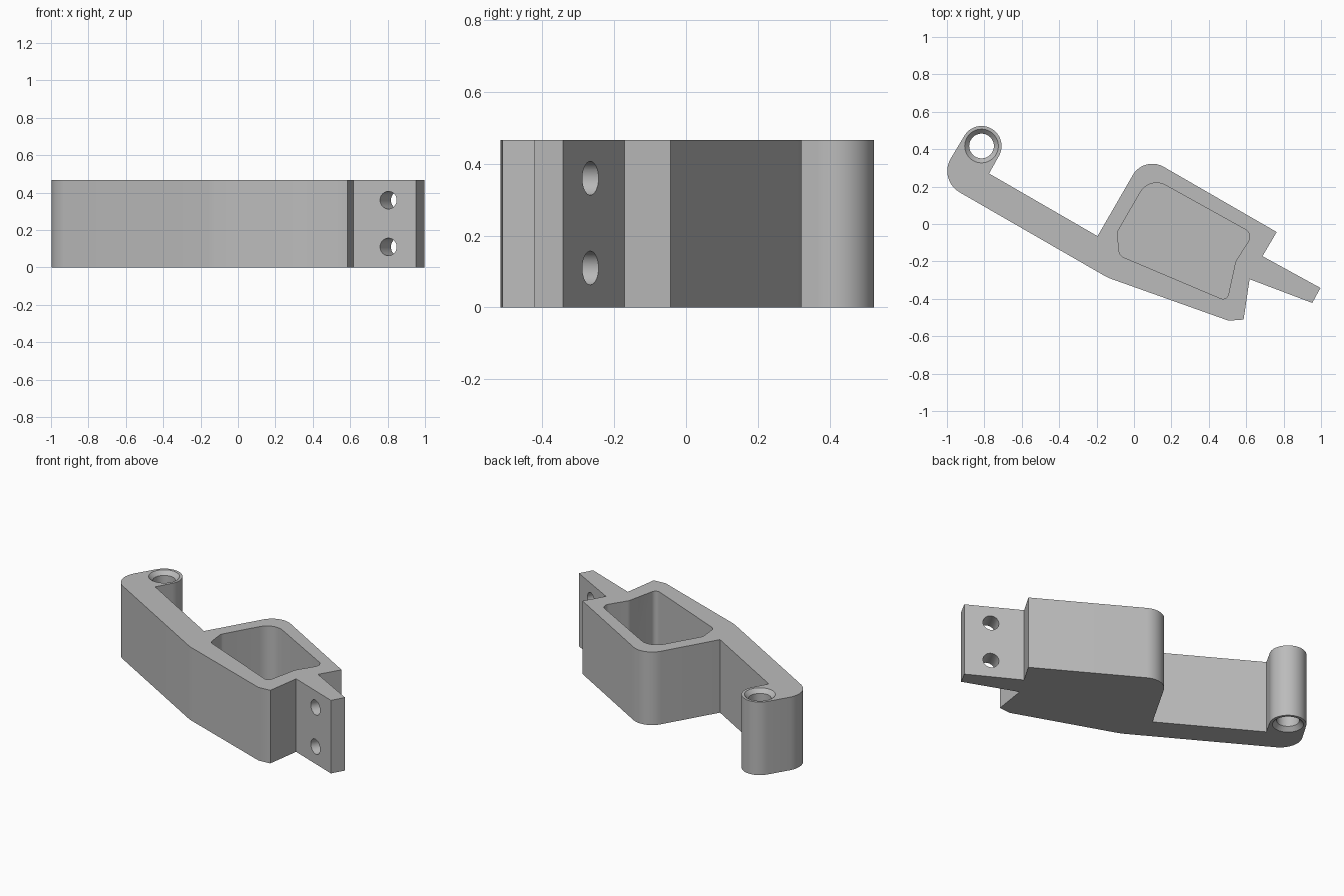
import bpy, bmesh, math
from mathutils import Vector

cube = bpy.data.objects.get("Cube")
if cube:
    bpy.data.objects.remove(cube, do_unlink=True)

HEIGHT = 0.467
FLOOR = 0.07
EYE = Vector((-0.815, 0.417))
EYE_R = 0.107

grey = bpy.data.materials.new("plain grey")
grey.use_nodes = True
colour = (0.5, 0.5, 0.5, 1)
grey.diffuse_color = colour
grey.node_tree.nodes["Principled BSDF"].inputs["Base Color"].default_value = colour


def rounded(corners, steps=10):
    """Outline from (x, y, fillet radius) corners."""
    out = []
    for i, (x, y, r) in enumerate(corners):
        p = Vector((x, y))
        if r == 0:
            out.append(p)
            continue
        a = (Vector(corners[i - 1][:2]) - p).normalized()
        b = (Vector(corners[(i + 1) % len(corners)][:2]) - p).normalized()
        half = a.angle(b) / 2
        centre = p + (a + b).normalized() * (r / math.sin(half))
        start = p + a * (r / math.tan(half)) - centre
        end = p + b * (r / math.tan(half)) - centre
        sweep = start.angle_signed(end)
        for k in range(steps + 1):
            t = -sweep * k / steps
            c, s = math.cos(t), math.sin(t)
            out.append(centre + Vector((start.x * c - start.y * s,
                                        start.x * s + start.y * c)))
    return out


def finish(name, bm):
    bmesh.ops.recalc_face_normals(bm, faces=bm.faces)
    mesh = bpy.data.meshes.new(name)
    bm.to_mesh(mesh)
    bm.free()
    mesh.materials.append(grey)
    ob = bpy.data.objects.new(name, mesh)
    bpy.context.collection.objects.link(ob)
    return ob


def prism(name, outline, z0, z1):
    bm = bmesh.new()
    face = bm.faces.new([bm.verts.new((p.x, p.y, z0)) for p in outline])
    top = bmesh.ops.extrude_face_region(bm, geom=[face])["geom"]
    verts = [g for g in top if isinstance(g, bmesh.types.BMVert)]
    bmesh.ops.translate(bm, verts=verts, vec=(0, 0, z1 - z0))
    if not any(len(f.verts) == len(outline) and f.calc_center_median().z < z0 + 1e-5
               for f in bm.faces):
        bm.faces.new([v for v in bm.verts if v not in verts])
    return finish(name, bm)


def lathe(name, rings, segments=48):
    """Solid of revolution about z from (radius, z) rings."""
    bm = bmesh.new()
    loops = [[bm.verts.new((r * math.cos(math.tau * i / segments),
                            r * math.sin(math.tau * i / segments), z))
              for i in range(segments)] for r, z in rings]
    for lo, hi in zip(loops, loops[1:]):
        for i in range(segments):
            j = (i + 1) % segments
            bm.faces.new((lo[i], lo[j], hi[j], hi[i]))
    bm.faces.new(loops[0])
    bm.faces.new(loops[-1])
    return finish(name, bm)


# Body outline: hinge eye arc, arm, hollow block, then bolt tab
eye_arc = [EYE + EYE_R * Vector((math.cos(a), math.sin(a)))
           for a in (math.radians(150 - 180 * k / 24) for k in range(25))]
corners = [(p.x, p.y, 0) for p in eye_arc] + [
    (-0.775, 0.270, 0), (-0.195, -0.065, 0),
    (0.054, 0.366, 0.12), (0.763, -0.043, 0),
    (0.687, -0.172, 0), (0.997, -0.342, 0), (0.953, -0.422, 0),
    (0.618, -0.295, 0), (0.586, -0.511, 0), (0.506, -0.517, 0),
    (-0.14, -0.287, 0.3), (-1.048, 0.236, 0.131)]
body = prism("bracket_body", rounded(corners), 0, HEIGHT)

# Blind pocket in the block
pocket = prism("pocket_cutter", rounded([
    (-0.09, -0.045, 0.04), (0.083, 0.255, 0.1), (0.637, -0.053, 0.045),
    (0.543, -0.2, 0.06), (0.497, -0.412, 0.03), (-0.077, -0.169, 0.04)]),
    FLOOR, HEIGHT + 0.1)

# Hinge bore, countersunk at both ends
bore = lathe("hinge_bore_cutter", [
    (0.09, -0.05), (0.09, 0), (0.066, 0.025),
    (0.066, HEIGHT - 0.025), (0.09, HEIGHT), (0.09, HEIGHT + 0.05)])
bore.location = (EYE.x, EYE.y, 0)

cutters = [pocket, bore]

# Two bolt holes across the tab
axis = Vector((0.483, 0.875, 0))
for z in (0.11, 0.36):
    hole = lathe("bolt_hole_cutter", [(0.047, -0.13), (0.047, 0.13)], 32)
    hole.location = (0.832, -0.315, z)
    hole.rotation_euler = axis.to_track_quat("Z", "Y").to_euler()
    cutters.append(hole)

bpy.ops.object.select_all(action="DESELECT")
body.select_set(True)
bpy.context.view_layer.objects.active = body
for cutter in cutters:
    cutter.hide_render = True
    mod = body.modifiers.new("cut", "BOOLEAN")
    mod.operation = "DIFFERENCE"
    mod.solver = "EXACT"
    mod.object = cutter
    bpy.ops.object.modifier_apply(modifier=mod.name)
for cutter in cutters:
    bpy.data.objects.remove(cutter, do_unlink=True)
bpy.ops.object.shade_smooth_by_angle(angle=math.radians(30))
